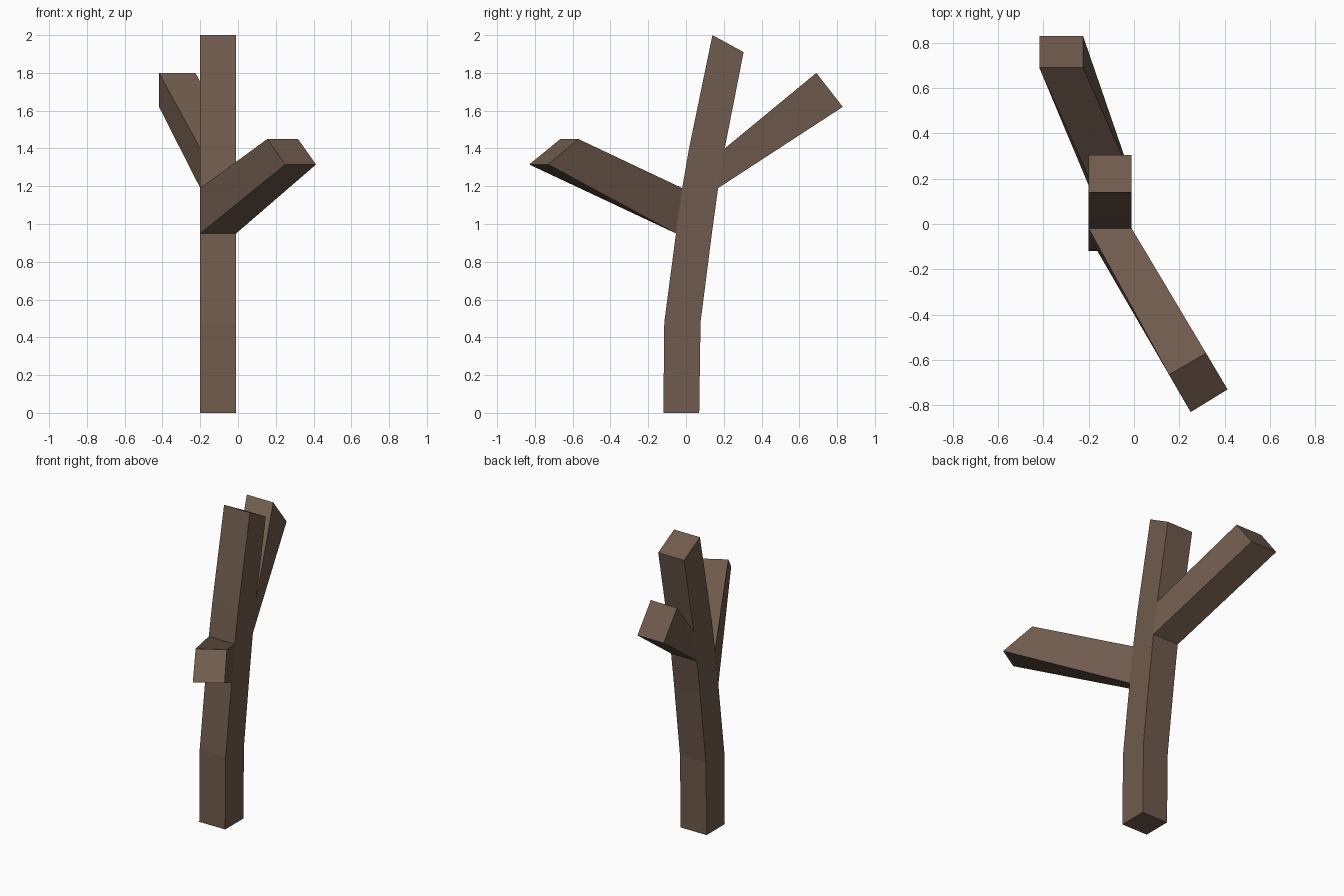
import bpy
import bmesh

cube = bpy.data.objects.get("Cube")
if cube:
    bpy.data.objects.remove(cube, do_unlink=True)

# Bark colour
bark = bpy.data.materials.new("brown_bark")
bark.use_nodes = True
colour = (0.162, 0.105, 0.074, 1)
bark.diffuse_color = colour
shader = bark.node_tree.nodes["Principled BSDF"]
shader.inputs["Base Color"].default_value = colour
shader.inputs["Roughness"].default_value = 0.9

bm = bmesh.new()
RIGHT, LEFT = -0.20, -0.01


def ring(points):
    return [bm.verts.new(p) for p in points]


def bridge(a, b, skip=()):
    """Join two four-sided rings, leaving out the listed sides."""
    for i in range(4):
        if i not in skip:
            j = (i + 1) % 4
            bm.faces.new((a[i], a[j], b[j], b[i]))


# Trunk: square section leaning backwards, as (front y, front z, back y, back z)
profile = [
    (-0.12, 0, 0.07, 0),
    (-0.115, 0.48, 0.077, 0.48),
    (-0.053, 0.95, 0.137, 0.95),
    (-0.02, 1.19, 0.17, 1.19),
    (0.016, 1.40, 0.205, 1.40),
    (0.14, 2.0, 0.305, 1.91),
]
rings = [ring([(RIGHT, fy, fz), (LEFT, fy, fz), (LEFT, by, bz), (RIGHT, by, bz)])
         for fy, fz, by, bz in profile]

# Sides where the branches grow out: 0 is front, 2 is back
FRONT, BACK = 0, 2
openings = {2: (FRONT,), 3: (BACK,)}
for i in range(len(rings) - 1):
    bridge(rings[i], rings[i + 1], openings.get(i, ()))
bm.faces.new(rings[0][::-1])
bm.faces.new(rings[-1])


def branch(level, side, tip):
    """Grow a branch from one open side of the trunk to its four tip corners."""
    low, high = rings[level], rings[level + 1]
    root = [low[side], low[side + 1], high[side + 1], high[side]]
    end = ring(tip)
    bridge(root, end)
    bm.faces.new(end)


# Front branch, sweeping to the left
branch(2, FRONT, [(0.25, -0.83, 1.315), (0.413, -0.73, 1.315),
                  (0.318, -0.57, 1.45), (0.155, -0.665, 1.45)])
# Back branch, sweeping to the right
branch(3, BACK, [(-0.225, 0.83, 1.62), (-0.418, 0.83, 1.62),
                 (-0.418, 0.69, 1.80), (-0.225, 0.69, 1.80)])

bmesh.ops.recalc_face_normals(bm, faces=bm.faces)
mesh = bpy.data.meshes.new("branching_trunk")
bm.to_mesh(mesh)
bm.free()
mesh.materials.append(bark)
trunk = bpy.data.objects.new("branching_trunk", mesh)
bpy.context.collection.objects.link(trunk)
